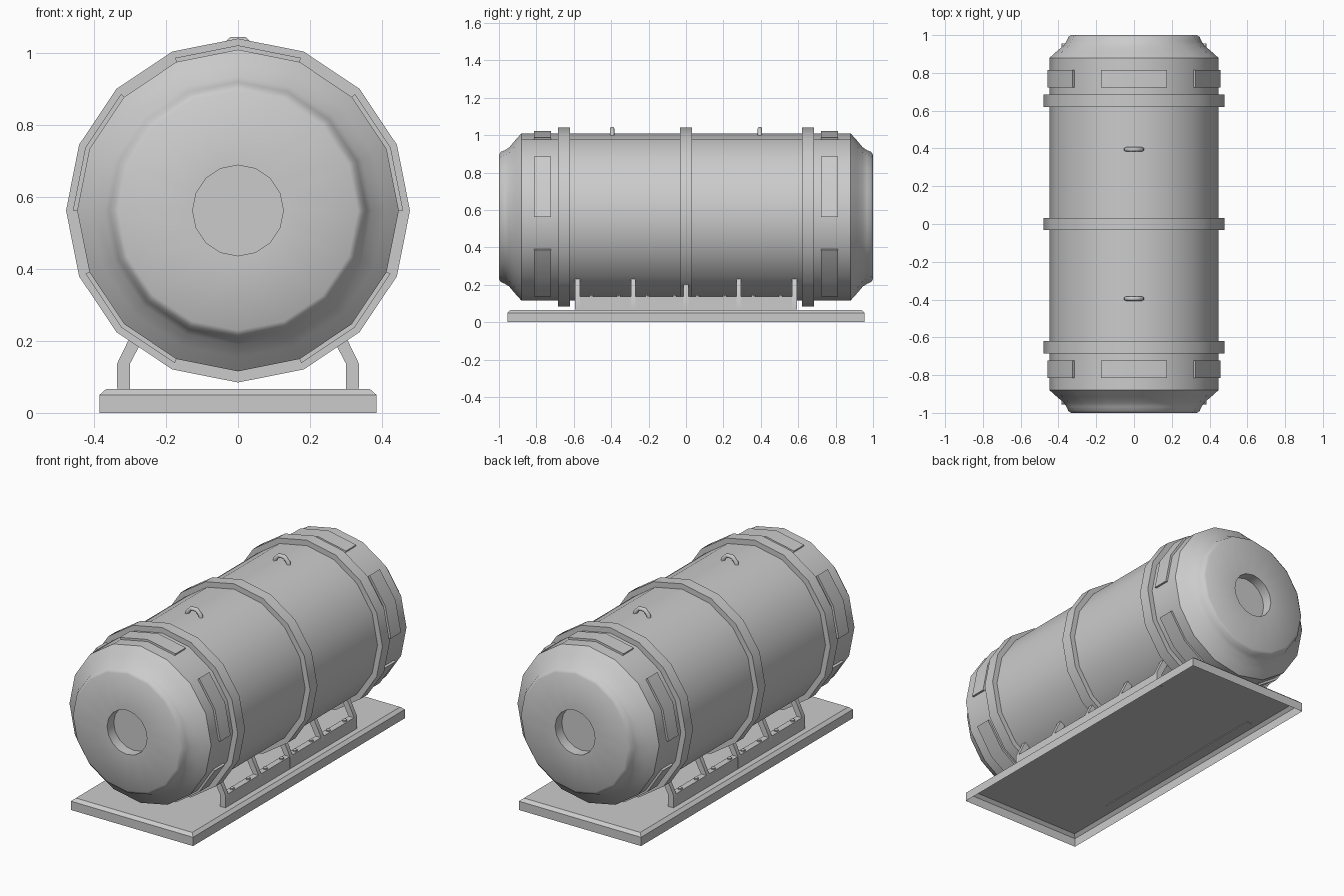
import bpy, bmesh, math

if "Cube" in bpy.data.objects:
    bpy.data.objects.remove(bpy.data.objects["Cube"])

CZ = 0.5625   # height of the tank axis
N = 16        # sides of the tank


def finish(name, bm, angle=38, recalc=True):
    if recalc:
        bmesh.ops.recalc_face_normals(bm, faces=bm.faces)
    me = bpy.data.meshes.new(name)
    bm.to_mesh(me)
    bm.free()
    ob = bpy.data.objects.new(name, me)
    bpy.context.collection.objects.link(ob)
    me.shade_smooth()
    me.set_sharp_from_angle(angle=math.radians(angle))
    return ob


def polar(deg, r, y):
    a = math.radians(deg)
    return (r * math.sin(a), y, CZ + r * math.cos(a))


def revolve(name, profile, closed=False):
    """Turn (y, r) points around the tank axis, vertex at the top."""
    bm = bmesh.new()
    rows = []
    for y, r in profile:
        if r == 0:
            rows.append([bm.verts.new((0, y, CZ))] * N)
        else:
            rows.append([bm.verts.new(polar(360 * i / N, r, y)) for i in range(N)])
    pairs = list(zip(rows, rows[1:])) + ([(rows[-1], rows[0])] if closed else [])
    for a, b in pairs:
        for i in range(N):
            j = (i + 1) % N
            vs = list(dict.fromkeys((a[i], a[j], b[j], b[i])))
            bm.faces.new(vs)
    return finish(name, bm)


def prism(bm, pts, y0, y1):
    """Extrude an (x, z) outline along y."""
    a = [bm.verts.new((x, y0, z)) for x, z in pts]
    b = [bm.verts.new((x, y1, z)) for x, z in pts]
    bm.faces.new(a)
    bm.faces.new(b[::-1])
    for i in range(len(pts)):
        j = (i + 1) % len(pts)
        bm.faces.new((a[i], b[i], b[j], a[j]))


# tank body with flared ends and recessed ports
half = [(0.94, 0), (0.94, 0.126), (1.0, 0.126), (1.0, 0.333), (0.99, 0.348),
        (0.968, 0.357), (0.945, 0.372), (0.915, 0.408), (0.88, 0.447)]
revolve("tank_body", [(-y, r) for y, r in half] + half[::-1])

# raised bands
for label, y in (("front", -0.652), ("middle", 0), ("back", 0.652)):
    revolve(label + "_band", [(y - 0.033, 0.43), (y - 0.033, 0.478),
                              (y + 0.033, 0.478), (y + 0.033, 0.43)], closed=True)

# raised panels near both ends
for label, y in (("front", -0.768), ("back", 0.768)):
    bm = bmesh.new()
    for start in (-22.5, 45, 112.5, 202.5, 270):
        angs = [start, start + 22.5, start + 45]
        pts = [polar(a, 0.459, 0) for a in angs] + [polar(a, 0.435, 0) for a in angs[::-1]]
        prism(bm, [(p[0], p[2]) for p in pts], y - 0.046, y + 0.046)
    finish(label + "_panels", bm)

# lifting handles on top
for label, y in (("front", -0.395), ("back", 0.395)):
    cu = bpy.data.curves.new(label + "_handle", "CURVE")
    cu.dimensions = "3D"
    cu.bevel_depth = 0.012
    cu.bevel_resolution = 1
    cu.use_fill_caps = True
    sp = cu.splines.new("POLY")
    path = [(-0.044, 0.985), (-0.04, 1.012), (-0.017, 1.035),
            (0.017, 1.035), (0.04, 1.012), (0.044, 0.985)]
    sp.points.add(len(path) - 1)
    for p, (x, z) in zip(sp.points, path):
        p.co = (x, y, z, 1)
    ob = bpy.data.objects.new(label + "_handle", cu)
    bpy.context.collection.objects.link(ob)

# base plate: bevelled tray, open underneath
bm = bmesh.new()
rows = [[bm.verts.new((sx * x, sy * y, z)) for sx, sy in ((-1, -1), (1, -1), (1, 1), (-1, 1))]
        for x, y, z in ((0.385, 0.955, 0), (0.385, 0.955, 0.05), (0.367, 0.937, 0.066))]
for a, b in zip(rows, rows[1:]):
    for i in range(4):
        j = (i + 1) % 4
        bm.faces.new((a[i], a[j], b[j], b[i]))
bm.faces.new(rows[-1])
finish("base_plate", bm, 20, recalc=False)

# side rails with slanted ribs and bolts
for label, s in (("left", -1), ("right", 1)):
    bm = bmesh.new()
    prism(bm, [(s * x, z) for x, z in ((0.30, 0.062), (0.335, 0.062),
                                       (0.335, 0.137), (0.30, 0.137))], -0.592, 0.592)
    finish(label + "_rail", bm)
    bm = bmesh.new()
    for y in (-0.58, -0.282, 0, 0.282, 0.58):
        prism(bm, [(s * x, z) for x, z in ((0.30, 0.07), (0.336, 0.07), (0.336, 0.137),
                                           (0.29, 0.232), (0.25, 0.232), (0.30, 0.137))],
              y - 0.0125, y + 0.0125)
    finish(label + "_ribs", bm)
    bm = bmesh.new()
    for y in (-0.507, -0.36, -0.207, -0.06, 0.06, 0.207, 0.36, 0.507):
        res = bmesh.ops.create_cone(bm, cap_ends=True, segments=8, radius1=0.012,
                                    radius2=0.012, depth=0.02)
        bmesh.ops.translate(bm, verts=res["verts"], vec=(s * 0.3175, y, 0.135))
    finish(label + "_bolts", bm)
